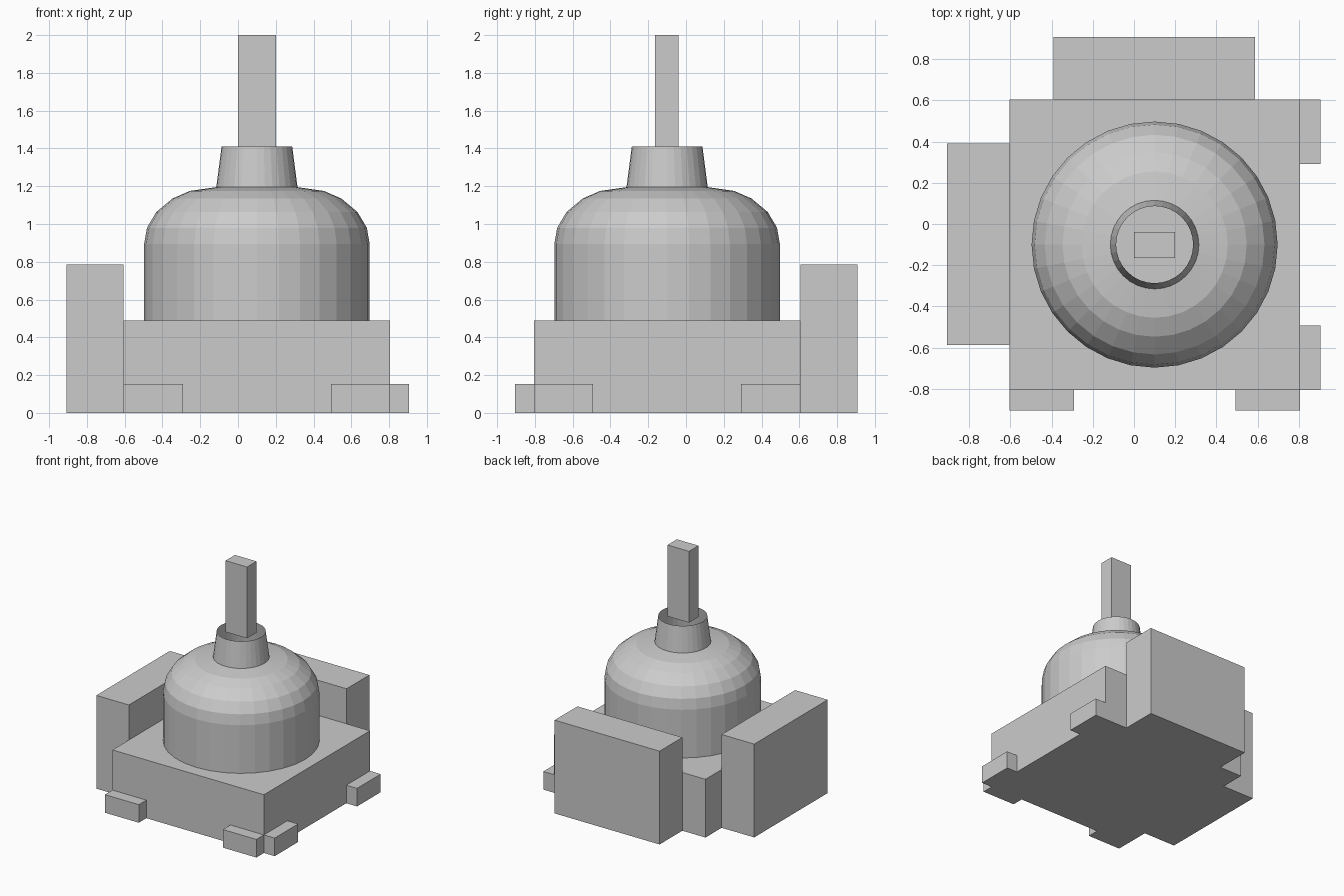
import bpy, bmesh, math

if "Cube" in bpy.data.objects:
    bpy.data.objects.remove(bpy.data.objects["Cube"])

CENTRE = (0.1, -0.1)
SIDES = 32


def make_object(name, bm):
    bmesh.ops.recalc_face_normals(bm, faces=bm.faces)
    mesh = bpy.data.meshes.new(name)
    bm.to_mesh(mesh)
    bm.free()
    ob = bpy.data.objects.new(name, mesh)
    bpy.context.collection.objects.link(ob)
    return ob


def box(name, x, y, z):
    bm = bmesh.new()
    bmesh.ops.create_cube(bm, size=1)
    for v in bm.verts:
        for i, (lo, hi) in enumerate((x, y, z)):
            v.co[i] = hi if v.co[i] > 0 else lo
    return make_object(name, bm)


def lathe(name, profile, cap_top=False):
    """Revolve (radius, z) points around the vertical axis at CENTRE."""
    bm = bmesh.new()
    rings = []
    for r, z in profile:
        rings.append([bm.verts.new((CENTRE[0] + r * math.cos(2 * math.pi * i / SIDES),
                                    CENTRE[1] + r * math.sin(2 * math.pi * i / SIDES), z))
                      for i in range(SIDES)])
    for a, b in zip(rings, rings[1:]):
        for i in range(SIDES):
            j = (i + 1) % SIDES
            bm.faces.new((a[i], a[j], b[j], b[i]))
    if cap_top:
        bm.faces.new(rings[-1])
    return make_object(name, bm)


# Square base
LO, HI = -0.605, 0.805
box("base", (LO, HI), (-HI, -LO), (0, 0.49))

# Tall side blocks and low feet, mirrored over the base diagonal
def diagonal_pair(name_a, name_b, x, y, z):
    box(name_a, x, y, z)
    box(name_b, (-y[1], -y[0]), (-x[1], -x[0]), z)


diagonal_pair("left_block", "back_block", (-0.908, LO), (-0.587, 0.39), (0, 0.785))
for i, span in enumerate(((LO, -0.29), (0.493, HI)), 1):
    diagonal_pair(f"front_foot_{i}", f"right_foot_{i}", span, (-0.905, -HI), (0, 0.152))

# Rounded dome
lathe("dome", [(0.597, 0.49), (0.597, 0.895), (0.582, 0.98), (0.533, 1.063),
               (0.447, 1.135), (0.355, 1.175), (0.215, 1.195)], cap_top=True)

# Open tapered collar and the flat stem above it
lathe("collar", [(0.215, 1.195), (0.187, 1.41)])
box("stem", (0, 0.2), (-0.165, -0.04), (1.4, 2.0))
